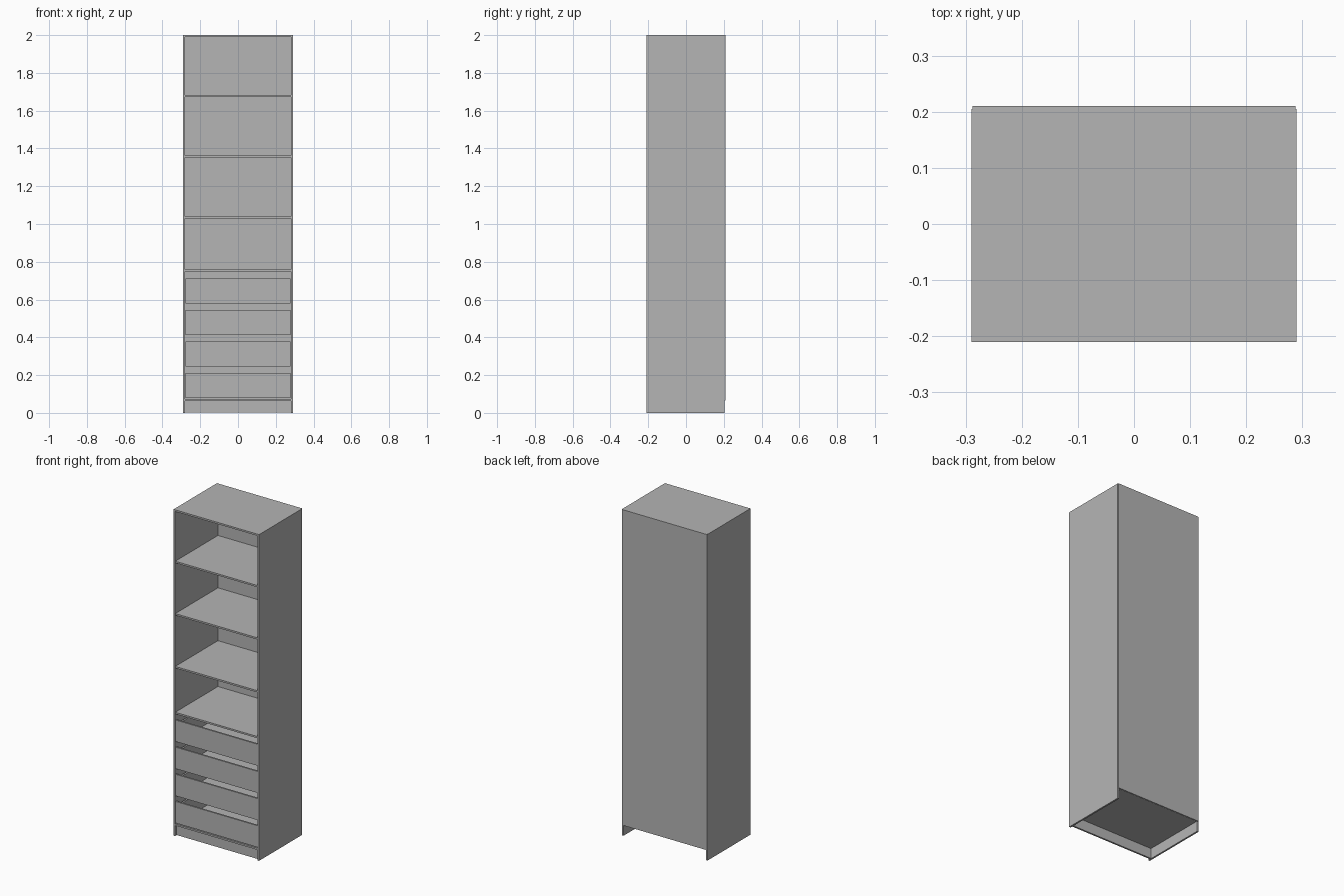
import bpy
import bmesh
from mathutils import Vector

if "Cube" in bpy.data.objects:
    bpy.data.objects.remove(bpy.data.objects["Cube"])

grey = bpy.data.materials.new("plain grey")
grey.use_nodes = True
grey.diffuse_color = (0.46, 0.46, 0.46, 1)
grey.node_tree.nodes["Principled BSDF"].inputs["Base Color"].default_value = grey.diffuse_color

W, FRONT, BACK, H = 0.29, -0.21, 0.205, 2.0   # half width, carcass front and back, height
T = 0.0105                                    # board thickness
IN = W - T                                    # inner half width


def board(name, x, y, z):
    """Flat board spanning the given (low, high) ranges."""
    bm = bmesh.new()
    bmesh.ops.create_cube(bm, size=1)
    low, high = (Vector(c) for c in zip(x, y, z))
    for v in bm.verts:
        v.co = (low + high) / 2 + v.co * (high - low)
    mesh = bpy.data.meshes.new(name)
    bm.to_mesh(mesh)
    bm.free()
    mesh.materials.append(grey)
    obj = bpy.data.objects.new(name, mesh)
    bpy.context.collection.objects.link(obj)
    return obj


# Carcass
board("left_side", (IN, W), (FRONT, BACK), (0, H))
board("right_side", (-W, -IN), (FRONT, BACK), (0, H))
board("top_board", (-IN, IN), (FRONT, BACK), (H - T, H))
board("bottom_board", (-IN, IN), (FRONT, BACK), (0.064, 0.064 + T))
board("back_panel", (0.002 - W, W - 0.002), (BACK, 0.21), (0.065, H))
board("plinth", (-IN, IN), (FRONT + 0.012, FRONT + 0.012 + T), (0.002, 0.064))

# Open shelves
for i, z in enumerate((0.758, 1.039, 1.363, 1.684)):
    board(f"shelf_{i + 1}", (-IN, IN), (FRONT + 0.002, BACK), (z - T, z))

# Drawers: a front with a lower box behind it
box = IN - 0.012
front_y = FRONT + 0.003
box_y = front_y + T
for i in range(4):
    z = 0.079 + 0.1665 * i
    n = f"drawer_{i + 1}"
    top = z + 0.115
    board(n + "_front", (0.001 - IN, IN - 0.001), (front_y, box_y), (z, z + 0.132))
    board(n + "_left_side", (box - T, box), (box_y, 0.19), (z + 0.004, top))
    board(n + "_right_side", (-box, T - box), (box_y, 0.19), (z + 0.004, top))
    board(n + "_back", (T - box, box - T), (0.19 - T, 0.19), (z + 0.004, top))
    board(n + "_floor", (T - box, box - T), (box_y, 0.19 - T), (z + 0.004, z + 0.01))
